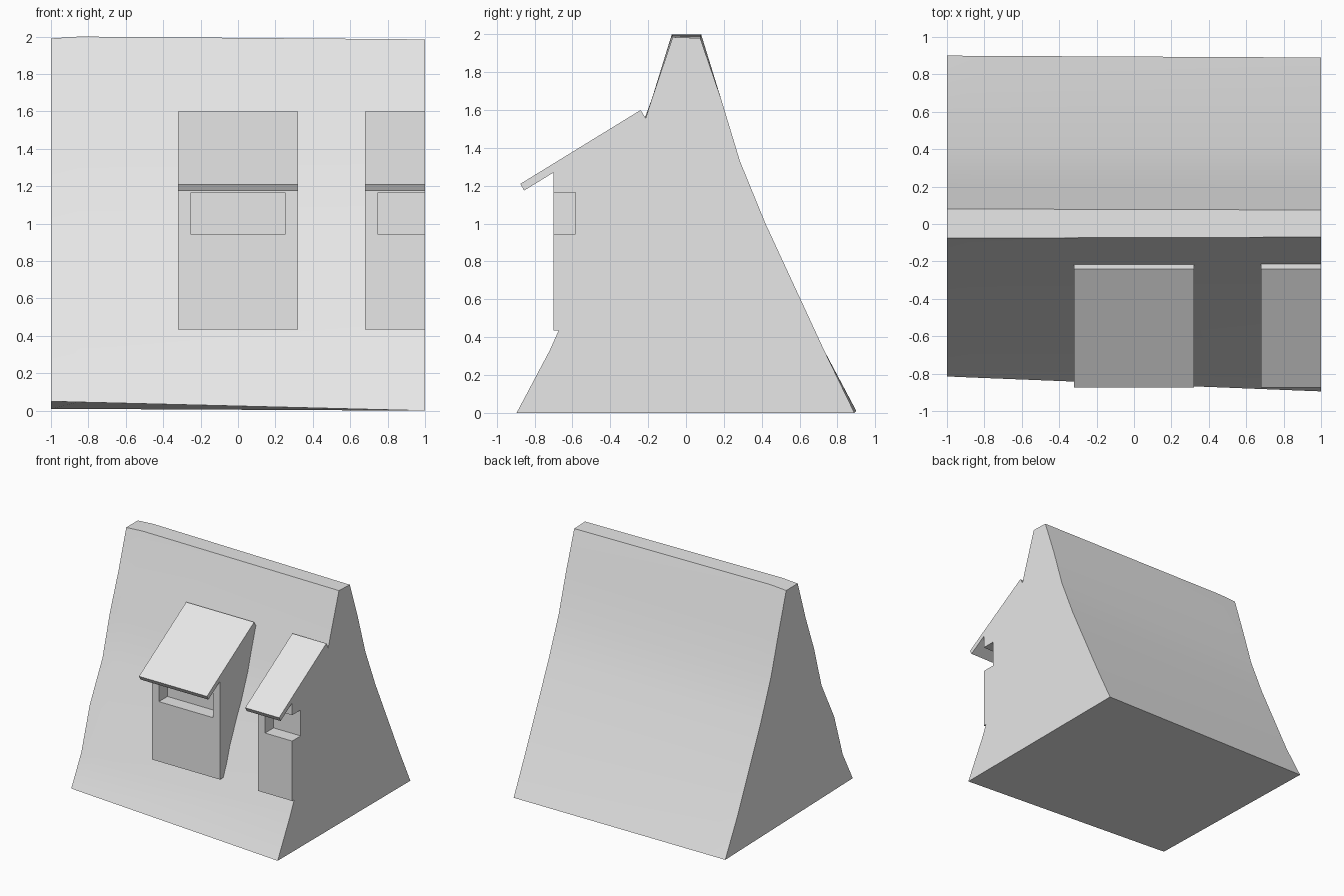
import bpy, bmesh, math

cube = bpy.data.objects.get("Cube")
if cube:
    bpy.data.objects.remove(cube)

# Single plain colour
GREY = (0.8, 0.8, 0.8, 1)
mat = bpy.data.materials.new("light grey")
mat.use_nodes = True
mat.diffuse_color = GREY
mat.node_tree.nodes["Principled BSDF"].inputs["Base Color"].default_value = GREY


def loft(name, sections):
    """Skin a list of closed (x, profile) sections and cap both ends."""
    bm = bmesh.new()
    rings = [[bm.verts.new((x, y, z)) for y, z in prof] for x, prof in sections]
    n = len(rings[0])
    for a, b in zip(rings, rings[1:]):
        for i in range(n):
            j = (i + 1) % n
            bm.faces.new((a[i], a[j], b[j], b[i]))
    bm.faces.new(rings[0])
    bm.faces.new(rings[-1])
    bmesh.ops.recalc_face_normals(bm, faces=bm.faces)
    mesh = bpy.data.meshes.new(name)
    bm.to_mesh(mesh)
    bm.free()
    obj = bpy.data.objects.new(name, mesh)
    bpy.context.collection.objects.link(obj)
    mesh.materials.append(mat)
    return obj


def activate(obj):
    bpy.ops.object.select_all(action='DESELECT')
    obj.select_set(True)
    bpy.context.view_layer.objects.active = obj


# Steep flared roof: slightly uneven section from end to end
back = [(0.08, 1.99), (0.185, 1.66), (0.285, 1.33), (0.42, 1.0),
        (0.575, 0.665), (0.73, 0.33)]
front_left = [(-0.815, 0.05), (-0.68, 0.305), (-0.565, 0.67), (-0.395, 1.0),
              (-0.295, 1.35), (-0.18, 1.66), (-0.075, 1.99)]
front_right = [(-0.895, 0), (-0.72, 0.33), (-0.57, 0.667), (-0.42, 1.0),
               (-0.285, 1.33), (-0.18, 1.66), (-0.07, 1.985)]


def blend(t):
    front = [(a[0] + (b[0] - a[0]) * t, a[1] + (b[1] - a[1]) * t)
             for a, b in zip(front_left, front_right)]
    return front + back + [(0.9 - 0.01 * t, 0.01 * (1 - t))]


left_end, near_left, right_end = blend(0), blend(0.08), blend(1)
ridge = len(front_left)
near_left[ridge - 1] = (-0.075, 2.0)
near_left[ridge] = (0.08, 2.0)
right_end[ridge] = (0.075, 1.98)
roof = loft("main_roof", [(-1, left_end), (-0.85, near_left), (1, right_end)])
activate(roof)
bpy.ops.object.shade_smooth_by_angle(angle=math.radians(30))

# Dormers: wall, sloping slab roof with overhang, recessed window
dormer_profile = [(-0.70, 0.435), (-0.70, 1.27), (-0.855, 1.175),
                  (-0.875, 1.21), (-0.24, 1.60), (-0.215, 1.56),
                  (-0.215, 1.50), (-0.30, 1.2), (-0.62, 0.435)]
recess = [(-0.76, 0.945), (-0.76, 1.165), (-0.585, 1.165), (-0.585, 0.945)]


def dormer(name, x0, x1, w0, w1):
    body = loft(name, [(x0, dormer_profile), (x1, dormer_profile)])
    cutter = loft(name + "_cutter", [(w0, recess), (w1, recess)])
    cutter.hide_render = True
    mod = body.modifiers.new("window_recess", 'BOOLEAN')
    mod.operation = 'DIFFERENCE'
    mod.solver = 'EXACT'
    mod.object = cutter
    activate(body)
    bpy.ops.object.modifier_apply(modifier=mod.name)
    bpy.data.objects.remove(cutter)


dormer("middle_dormer", -0.32, 0.32, -0.255, 0.255)
dormer("end_dormer", 0.68, 1.0, 0.745, 1.1)
